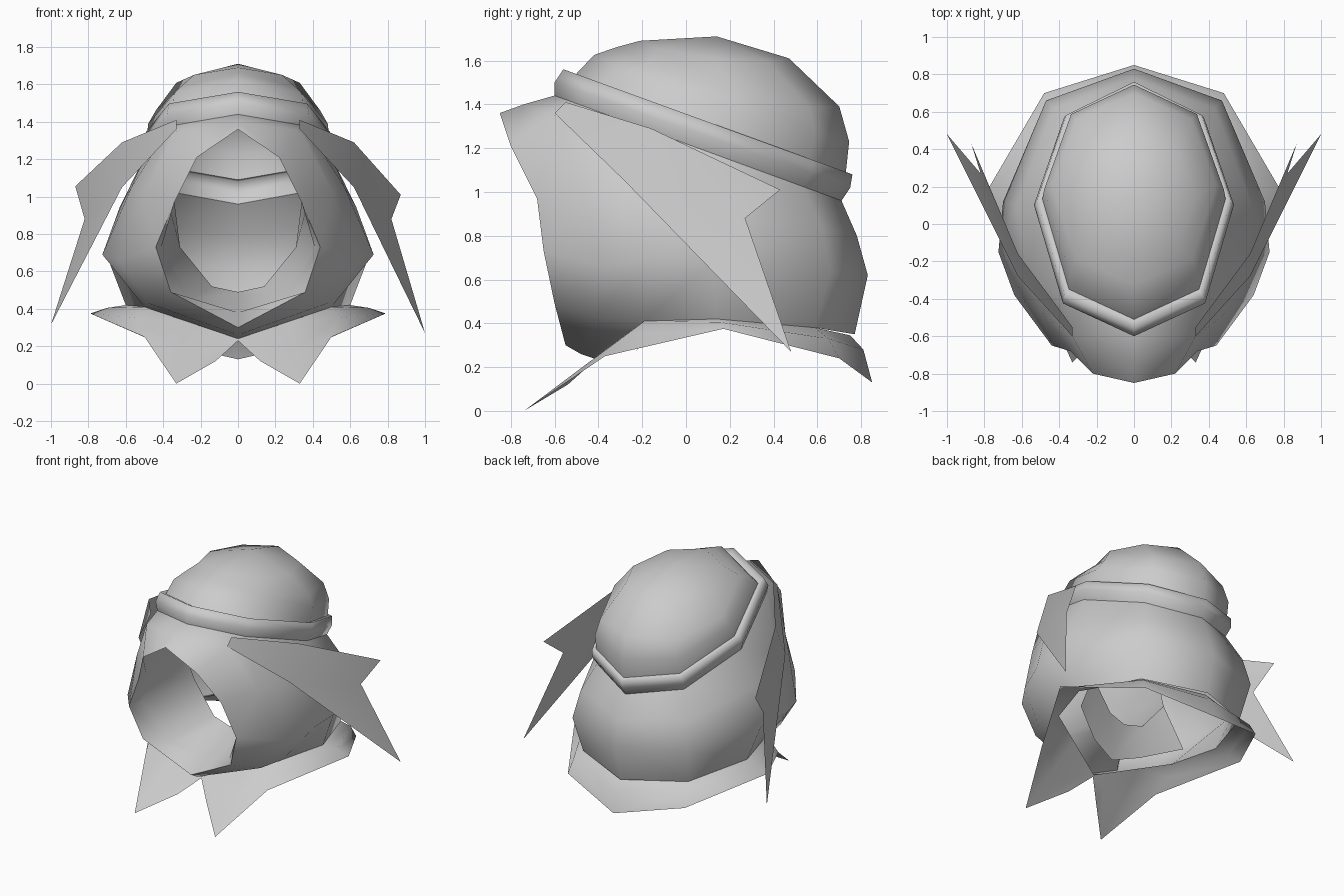
import bpy

# Remove the default cube
cube = bpy.data.objects.get("Cube")
if cube:
    bpy.data.objects.remove(cube, do_unlink=True)

# One plain cloth colour
cloth = bpy.data.materials.new("grey_cloth")
cloth.use_nodes = True
grey = (.6, .6, .6, 1)
cloth.diffuse_color = grey
cloth.node_tree.nodes["Principled BSDF"].inputs["Base Color"].default_value = grey


def add_part(name, verts, faces, mirrored=True):
    """Make a smooth cloth object, mirrored across the middle if wanted."""
    mesh = bpy.data.meshes.new(name)
    mesh.from_pydata(verts, [], faces)
    mesh.materials.append(cloth)
    mesh.polygons.foreach_set("use_smooth", [True] * len(mesh.polygons))
    obj = bpy.data.objects.new(name, mesh)
    bpy.context.collection.objects.link(obj)
    if mirrored:
        obj.modifiers.new("Mirror", "MIRROR")
        weld = obj.modifiers.new("Weld", "WELD")
        weld.merge_threshold = .002


def strip_faces(first, second, count):
    """Quads between two runs of vertices."""
    return [(first + i, first + i + 1, second + i + 1, second + i)
            for i in range(count - 1)]


def loft(name, rows):
    """Join rows of equally many points with quads."""
    count = len(rows[0])
    verts = [point for row in rows for point in row]
    faces = []
    for r in range(len(rows) - 1):
        faces += strip_faces(r * count, (r + 1) * count, count)
    add_part(name, verts, faces)


# Half of an eight-sided outline: share of the width, share of front to back
OUTLINE = [(0, 1), (.7, .865), (1, .52), (.71, .13), (0, 0)]


def half_ring(front, back, width, drop=0):
    """Half outline on a tilted plane between a front and a back (y, z)."""
    return [(width * u,
             front[0] + (back[0] - front[0]) * t,
             front[1] + (back[1] - front[1]) * t - drop * u) for u, t in OUTLINE]


band_bottom = half_ring((-.6, 1.44), (.71, .96), .51)
band_middle = half_ring((-.6, 1.5), (.75, 1.02), .535)
band_top = half_ring((-.56, 1.56), (.76, 1.08), .52)
dome_base = half_ring((-.51, 1.53), (.73, 1.09), .49)

# Skull cap above the headband, closing at a single crown point
loft("cap_dome", [
    dome_base,
    half_ring((-.42, 1.625), (.745, 1.23), .48, .03),
    half_ring((-.32, 1.66), (.7, 1.39), .44, .06),
    half_ring((-.21, 1.69), (.47, 1.61), .33, .04),
    [(0, .14, 1.71)] * len(OUTLINE),
])

# Tilted headband
loft("headband", [band_bottom, band_middle, band_top, dome_base])

# Hood: edge where the side cloth meets the face cloth, top to bottom
hem_front, hem_temple, hem_side = (0, -.42, .24), (.5, -.19, .41), (.6, .14, .42)
side_edge = [band_bottom[3], (.57, -.25, 1.05), (.725, -.15, .69), hem_temple]

# Back and sides of the hood, each column from headband to hem
back_columns = [
    [band_bottom[0], (0, .78, .8), (0, .83, .62), (0, .77, .35)],
    [band_bottom[1], (.43, .62, .84), (.47, .66, .64), (.43, .59, .38)],
    [band_bottom[2], (.63, .1, .95), (.7, .12, .68), hem_side],
]

# Front of the hood, from the side edge out to the face opening
outer = side_edge + [hem_front, band_bottom[4]]
middle = [(.33, -.6, 1.35), (.5, -.47, 1.03), (.64, -.38, .66),
          (.48, -.42, .43), (0, -.48, .26), (0, -.74, 1.4)]
rim = [(.22, -.8, 1.21), (.34, -.68, .97), (.44, -.65, .73),
       (.36, -.6, .49), (0, -.55, .3), (0, -.85, 1.36)]

hood_verts, hood_faces, starts = [], [], []
for column in back_columns + [outer, middle, rim]:
    starts.append(len(hood_verts))
    hood_verts += column
for i in range(3):
    hood_faces += strip_faces(starts[i], starts[i + 1], len(side_edge))
for a, b in zip(starts[3:], starts[4:]):
    hood_faces += strip_faces(a, b, len(side_edge) + 1)
    hood_faces.append((a + 5, a, b, b + 5))
add_part("hood", hood_verts, hood_faces)

# Lining folded deep into the opening, then down to the neck
loft("opening_lining", [
    rim[:5],
    [(.33, -.6, 1.14), (.37, -.55, .96), (.41, -.54, .73),
     (.25, -.46, .45), (0, -.42, .38)],
    [(.37, -.3, 1.12), (.34, -.15, .97), (.31, -.06, .73),
     (.14, -.08, .52), (0, -.1, .49)],
])
loft("neck_lining", [
    [(.31, -.06, .73), (.14, -.08, .52), (0, -.1, .49)],
    [(.45, -.02, .43), (.2, -.18, .34), (0, -.23, .27)],
])

# Neck cape with two pointed front corners
loft("neck_cape", [
    [hem_front, (.1, -.374, .274), (.28, -.291, .335), hem_temple,
     hem_side, (.43, .59, .38), (0, .75, .345)],
    [hem_front, (.11, -.45, .2), (.31, -.5, .18), (.53, -.27, .35),
     (.7, .16, .405), (.47, .65, .33), (0, .81, .28)],
    [(0, -.43, .23), (.12, -.54, .12), (.33, -.74, .0), (.5, -.37, .25),
     (.79, .17, .375), (.48, .7, .24), (0, .85, .13)],
])

# Forked cloth tails trailing from the temples, one slightly higher
for name, side, lift in (("left_tail", 1, 0), ("right_tail", -1, .045)):
    points = [(.33, -.55, 1.41), (.33, -.6, 1.36), (.62, -.16, 1.29),
              (.62, -.28, 1.05), (.82, .27, .88),
              (.87, .43, 1.01 + lift), (1, .48, .27 + lift)]
    add_part(name, [(side * x, y, z) for x, y, z in points],
             [(0, 1, 3, 2), (2, 3, 4), (2, 4, 5), (3, 6, 4)], mirrored=False)
